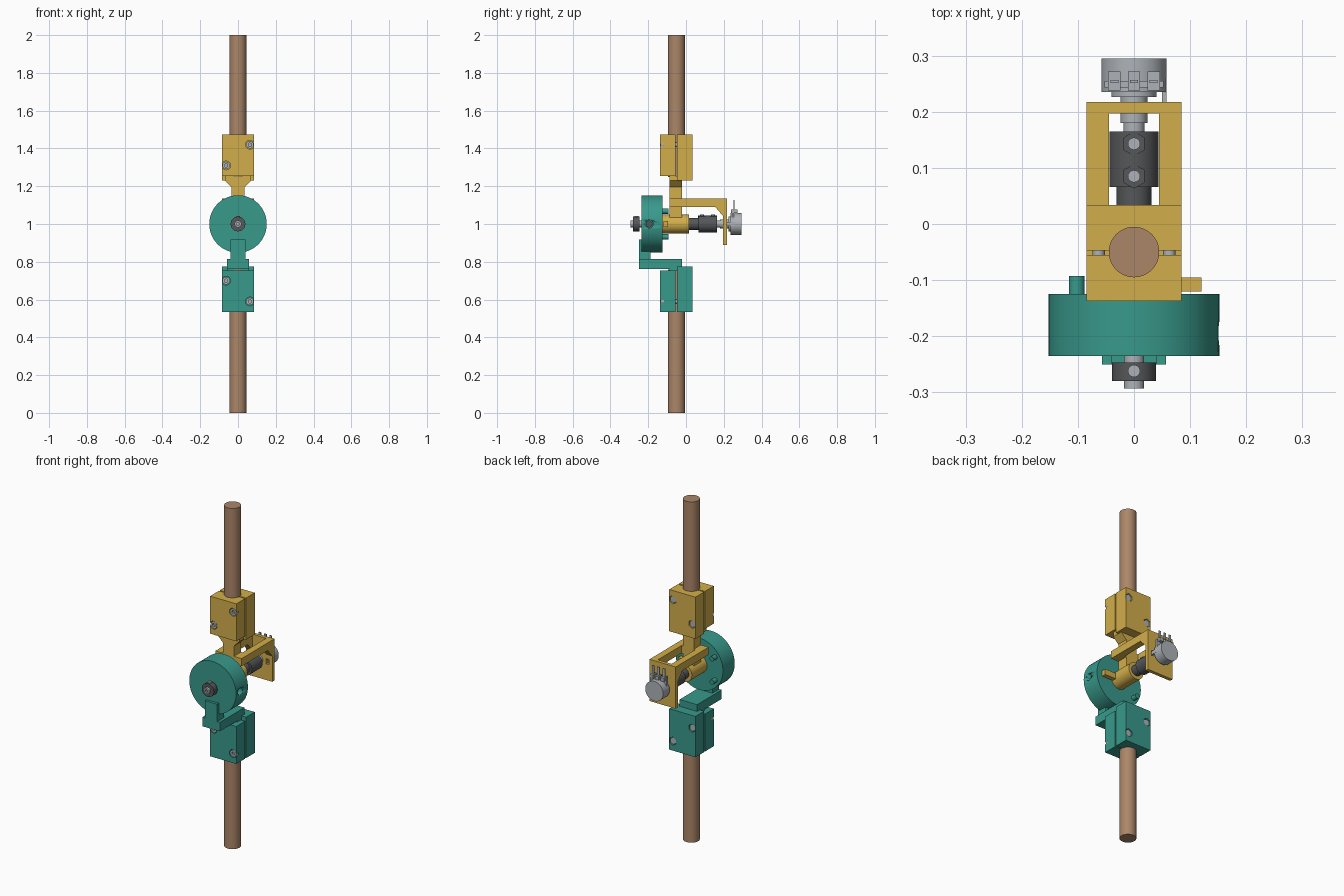
import bpy
import bmesh
import math
from mathutils import Vector, Matrix

if "Cube" in bpy.data.objects:
    bpy.data.objects.remove(bpy.data.objects["Cube"], do_unlink=True)


def material(name, rgb):
    m = bpy.data.materials.new(name)
    m.use_nodes = True
    m.diffuse_color = (*rgb, 1)
    m.node_tree.nodes["Principled BSDF"].inputs["Base Color"].default_value = (*rgb, 1)
    return m


YELLOW = material("yellow plastic", (0.65, 0.43, 0.07))
TEAL = material("teal plastic", (0.04, 0.32, 0.26))
WOOD = material("wood brown", (0.41, 0.24, 0.14))
DARK = material("dark steel", (0.09, 0.095, 0.10))
SILVER = material("silver steel", (0.42, 0.45, 0.48))


def finish(name, bm, mat):
    bmesh.ops.recalc_face_normals(bm, faces=bm.faces)
    me = bpy.data.meshes.new(name)
    bm.to_mesh(me)
    bm.free()
    ob = bpy.data.objects.new(name, me)
    bpy.context.collection.objects.link(ob)
    if mat:
        me.materials.append(mat)
    return ob


def box(name, mat, x, y, z):
    """Box from (low, high) ranges."""
    bm = bmesh.new()
    bmesh.ops.create_cube(bm, size=1)
    for v in bm.verts:
        v.co = Vector([r[0] + (c + 0.5) * (r[1] - r[0]) for c, r in zip(v.co, (x, y, z))])
    return finish(name, bm, mat)


def rod(name, mat, start, end, r, sides=48):
    """Cylinder or prism between two points."""
    a, b = Vector(start), Vector(end)
    bm = bmesh.new()
    turn = (b - a).to_track_quat('Z', 'Y').to_matrix().to_4x4()
    bmesh.ops.create_cone(bm, cap_ends=True, segments=sides, radius1=r, radius2=r,
                          depth=(b - a).length, matrix=Matrix.Translation((a + b) / 2) @ turn)
    ob = finish(name, bm, mat)
    if sides > 8:
        select(ob)
        bpy.ops.object.shade_smooth_by_angle(angle=math.radians(30))
    return ob


def along_y(name, mat, y0, y1, r, x=0, z=1, sides=48):
    return rod(name, mat, (x, y0, z), (x, y1, z), r, sides)


def prism(name, mat, outline, offset):
    """Extrude a planar outline of 3D points."""
    bm = bmesh.new()
    face = bm.faces.new([bm.verts.new(p) for p in outline])
    out = bmesh.ops.extrude_face_region(bm, geom=[face])
    bmesh.ops.translate(bm, vec=offset, verts=[g for g in out["geom"] if isinstance(g, bmesh.types.BMVert)])
    return finish(name, bm, mat)


def select(ob):
    bpy.ops.object.select_all(action='DESELECT')
    ob.select_set(True)
    bpy.context.view_layer.objects.active = ob


def cut(ob, cutter):
    """Subtract a cutter and discard it."""
    mod = ob.modifiers.new("cut", 'BOOLEAN')
    mod.operation, mod.solver, mod.object = 'DIFFERENCE', 'EXACT', cutter
    select(ob)
    bpy.ops.object.modifier_apply(modifier=mod.name)
    bpy.data.objects.remove(cutter, do_unlink=True)


# Poles
along = -0.05
rod("upper_pole", WOOD, (0, along, 1.25), (0, along, 2), 0.045)
rod("lower_pole", WOOD, (0, along, 0), (0, along, 0.76), 0.045)


# Split clamps, each with two through bolts
def clamp(side, mat, front_z, back_z, bolts):
    front = box(side + "_clamp_front", mat, (-0.085, 0.085), (-0.137, -0.055), front_z)
    back = box(side + "_clamp_back", mat, (-0.085, 0.085), (-0.047, 0.034), back_z)
    for x, z in bolts:
        cut(front, along_y("cutter", None, -0.15, -0.117, 0.023, x, z))
        cut(back, along_y("cutter", None, 0.019, 0.05, 0.024, x, z, 6))
        along_y(side + "_bolt_shank", SILVER, -0.12, 0.028, 0.011, x, z, 16)
        head = along_y(side + "_bolt_head", SILVER, -0.135, -0.115, 0.02, x, z, 24)
        cut(head, along_y("cutter", None, -0.15, -0.124, 0.01, x, z, 6))
        along_y(side + "_bolt_nut", SILVER, 0.015, 0.029, 0.021, x, z, 6)


clamp("upper", YELLOW, (1.255, 1.475), (1.23, 1.475), [(0.063, 1.42), (-0.063, 1.31)])
clamp("lower", TEAL, (0.535, 0.755), (0.535, 0.775), [(-0.063, 0.70), (0.063, 0.59)])

# Upper neck flaring into the clamp
half = [(0.035, 1.03), (0.035, 1.195), (0.07, 1.23), (0.07, 1.255)]
prism("upper_neck", YELLOW,
      [(x, -0.088, z) for x, z in half] + [(-x, -0.088, z) for x, z in reversed(half)], (0, 0.066, 0))

# Sensor bracket: cross bar, two arms with chamfered ends, back plate
box("bracket_cross_bar", YELLOW, (-0.085, 0.085), (-0.088, -0.022), (1.09, 1.135))
arm = [(-0.03, 1.09), (0.155, 1.09), (0.198, 1.04), (0.198, 1.135), (-0.03, 1.135)]
for label, x in (("left", 0.045), ("right", -0.085)):
    prism(label + "_bracket_arm", YELLOW, [(x, y, z) for y, z in arm], (0.04, 0, 0))
plate = box("bracket_back_plate", YELLOW, (-0.085, 0.085), (0.197, 0.217), (0.89, 1.135))
cut(plate, box("cutter", None, (0.045, 0.062), (0.18, 0.25), (0.985, 1.015)))

# Pivot hub with its stop arm
along_y("pivot_hub", YELLOW, -0.125, 0.017, 0.05)
box("stop_arm", YELLOW, (0.02, 0.12), (-0.12, -0.095), (0.983, 1.017))

# Large wheel with a side hole and two stop pegs
wheel = along_y("wheel", TEAL, -0.235, -0.125, 0.152, sides=96)
cut(wheel, rod("cutter", None, (0.10, -0.195, 1), (0.2, -0.195, 1), 0.021, 32))
rod("wheel_side_screw", DARK, (0.09, -0.195, 1), (0.12, -0.195, 1), 0.018, 24)
for z in (0.932, 1.068):
    along_y("stop_peg", TEAL, -0.13, -0.093, 0.014, -0.102, z, 24)

# Stepped arm from the wheel to the lower clamp
box("lower_arm_upright", TEAL, (-0.04, 0.04), (-0.25, -0.187), (0.765, 0.917))
box("lower_arm_foot", TEAL, (-0.057, 0.057), (-0.25, -0.022), (0.762, 0.815))
box("lower_arm_joint", TEAL, (-0.057, 0.057), (-0.088, -0.022), (0.75, 0.78))

# Axle and front collar
axle = along_y("axle", SILVER, -0.293, 0.06, 0.018, sides=32)
cut(axle, along_y("cutter", None, -0.31, -0.283, 0.009, sides=6))
along_y("front_collar", DARK, -0.28, -0.247, 0.039)
rod("collar_set_screw", SILVER, (0, -0.262, 1.0), (0, -0.262, 1.042), 0.011, 16)

# Shaft coupler with set screws
along_y("coupler_neck", DARK, 0.01, 0.07, 0.031)
along_y("coupler_body", DARK, 0.066, 0.165, 0.044)
for y in (0.085, 0.143):
    rod("coupler_screw_seat", DARK, (0, y, 1.0), (0, y, 1.046), 0.022, 6)
    rod("coupler_set_screw", SILVER, (0, y, 1.0), (0, y, 1.049), 0.011, 16)

# Rotary sensor behind the plate
along_y("sensor_shaft", SILVER, 0.15, 0.185, 0.019, sides=32)
along_y("sensor_bushing", SILVER, 0.18, 0.24, 0.024, sides=32)
along_y("sensor_washer", SILVER, 0.226, 0.238, 0.04)
along_y("sensor_body", SILVER, 0.235, 0.295, 0.058)
box("sensor_locating_tab", SILVER, (0.05, 0.058), (0.205, 0.26), (0.99, 1.01))
box("sensor_terminal_board", SILVER, (-0.053, 0.053), (0.243, 0.255), (1.02, 1.072))
for x in (-0.035, 0, 0.035):
    box("terminal_foot", SILVER, (x - 0.011, x + 0.011), (0.238, 0.272), (1.058, 1.078))
    box("terminal_pin", SILVER, (x - 0.007, x + 0.007), (0.251, 0.257), (1.06, 1.127))
